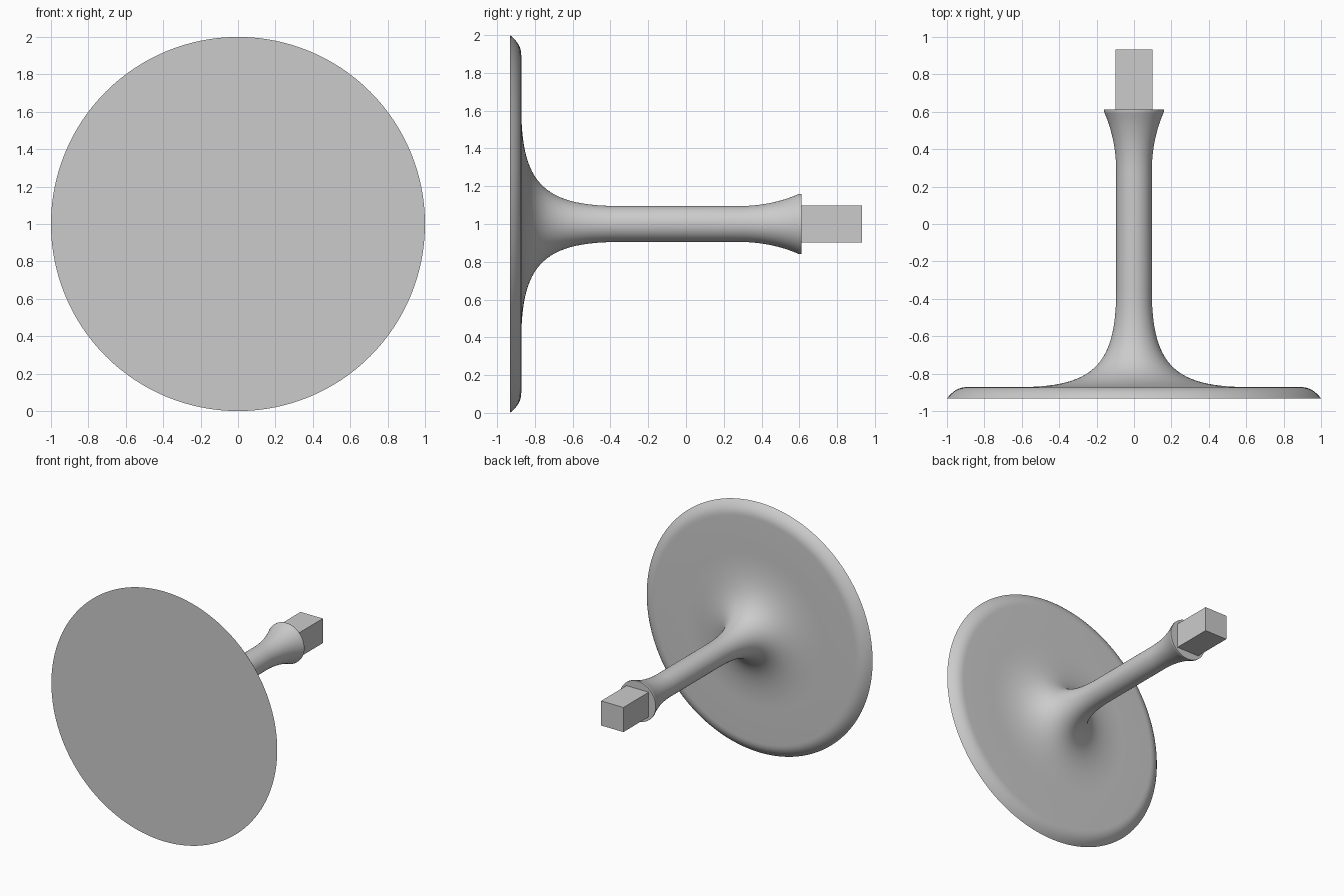
import bpy, bmesh, math
from mathutils import Vector, Matrix
from mathutils.geometry import interpolate_bezier

if "Cube" in bpy.data.objects:
    bpy.data.objects.remove(bpy.data.objects["Cube"])

grey = bpy.data.materials.new("plain grey")
grey.use_nodes = True
grey.diffuse_color = (0.6, 0.6, 0.6, 1)
grey.node_tree.nodes["Principled BSDF"].inputs["Base Color"].default_value = grey.diffuse_color

FRONT, PLATE_BACK, COLLAR_END, PIN_END = -0.932, -0.872, 0.612, 0.932
STEM_R = 0.095


def curve(a, b, c, d, count):
    """Bezier points as (radius, y) pairs."""
    pts = interpolate_bezier(*[Vector((*p, 0)) for p in (a, b, c, d)], count)
    return [(p.x, p.y) for p in pts]


def finish(name, bm):
    mesh = bpy.data.meshes.new(name)
    bmesh.ops.recalc_face_normals(bm, faces=bm.faces)
    bm.to_mesh(mesh)
    bm.free()
    mesh.materials.append(grey)
    obj = bpy.data.objects.new(name, mesh)
    bpy.context.collection.objects.link(obj)
    return obj


# Round plate, flared stem and collar as one lathed body
profile = [(0, FRONT)]
profile += curve((1, FRONT), (0.97, -0.895), (0.94, PLATE_BACK), (0.89, PLATE_BACK), 10)
profile += curve((0.62, PLATE_BACK), (0.22, PLATE_BACK), (STEM_R, -0.76), (STEM_R, -0.35), 28)
profile += curve((STEM_R, 0.28), (STEM_R, 0.4), (0.12, 0.51), (0.158, 0.595), 14)
profile += [(0.16, 0.6), (0.16, COLLAR_END), (0, COLLAR_END)]

bm = bmesh.new()
verts = [bm.verts.new((r, y, 1)) for r, y in profile]
edges = [bm.edges.new(pair) for pair in zip(verts, verts[1:])]
bmesh.ops.spin(bm, geom=verts + edges, cent=(0, 0, 1), axis=(0, 1, 0),
               angle=math.tau, steps=128, use_merge=True)
bmesh.ops.remove_doubles(bm, verts=bm.verts, dist=0.0001)
body = finish("plate_and_stem", bm)
bpy.context.view_layer.objects.active = body
body.select_set(True)
bpy.ops.object.shade_smooth_by_angle(angle=math.radians(30))

# Square pin on the end of the collar
bm = bmesh.new()
length = PIN_END - COLLAR_END
bmesh.ops.create_cube(bm, size=1, matrix=Matrix.Translation((0, COLLAR_END + length / 2, 1))
                      @ Matrix.Diagonal((0.197, length, 0.197, 1)))
finish("square_pin", bm)
